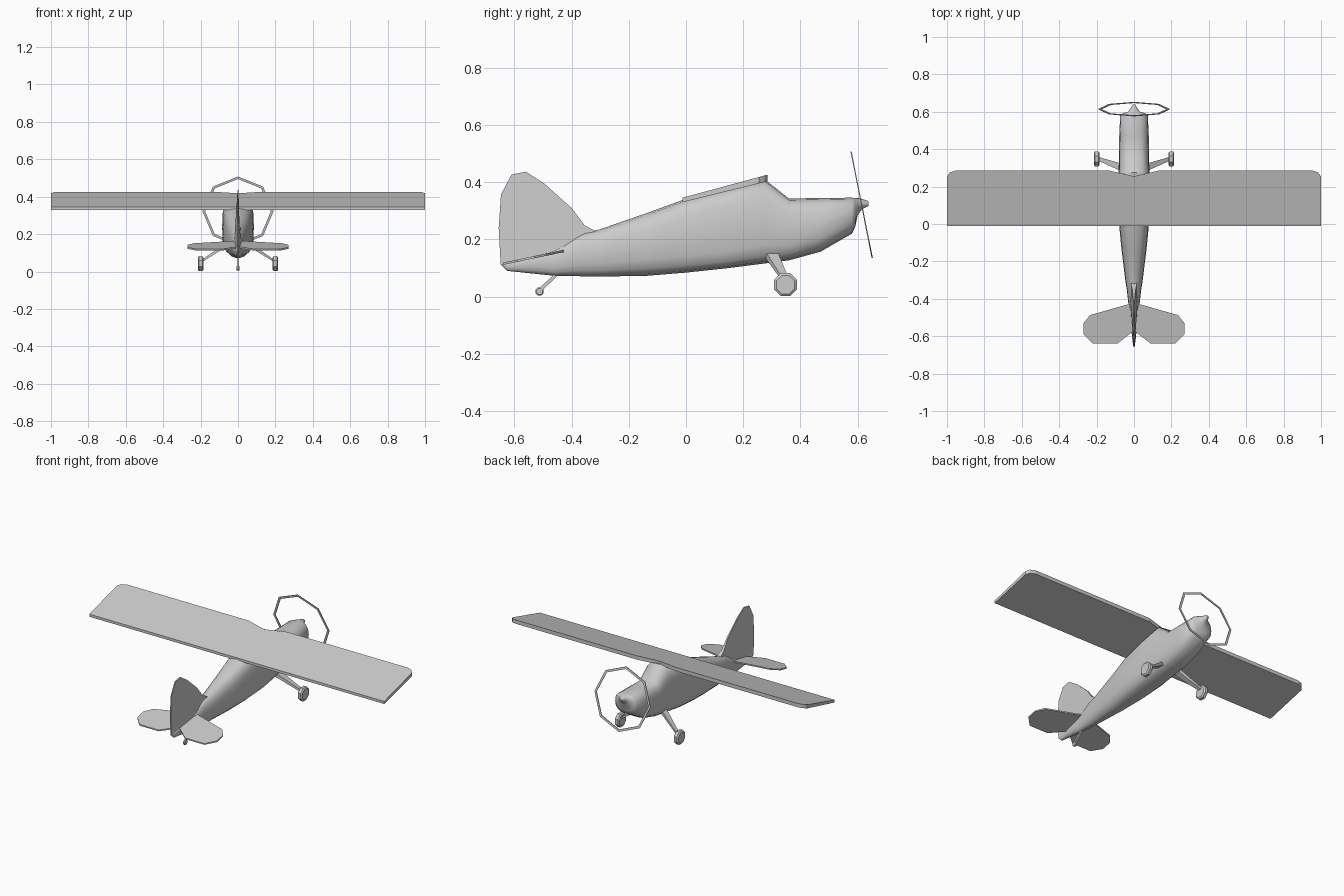
import bpy, bmesh
from math import sin, cos, pi, copysign, radians

if "Cube" in bpy.data.objects:
    bpy.data.objects.remove(bpy.data.objects["Cube"])


def loft(name, rings, closed=False, smooth=0):
    """Skin a list of equal-length point rings; cap the ends unless closed."""
    bm = bmesh.new()
    vs = [[bm.verts.new(p) for p in r] for r in rings]
    n = len(rings[0])
    pairs = list(zip(vs, vs[1:])) + ([(vs[-1], vs[0])] if closed else [])
    for a, b in pairs:
        for i in range(n):
            j = (i + 1) % n
            bm.faces.new((a[i], a[j], b[j], b[i]))
    if not closed:
        bm.faces.new(vs[0])
        bm.faces.new(vs[-1])
    bmesh.ops.recalc_face_normals(bm, faces=bm.faces)
    me = bpy.data.meshes.new(name)
    bm.to_mesh(me)
    bm.free()
    ob = bpy.data.objects.new(name, me)
    bpy.context.collection.objects.link(ob)
    if smooth:
        bpy.ops.object.select_all(action='DESELECT')
        ob.select_set(True)
        bpy.context.view_layer.objects.active = ob
        bpy.ops.object.shade_smooth_by_angle(angle=radians(smooth))
    return ob


def section(y, lo, hi, w, e):
    """Superelliptic fuselage section."""
    c, h, ring = (lo + hi) / 2, (hi - lo) / 2, []
    for i in range(16):
        a = 2 * pi * i / 16
        sx, sz = (copysign(abs(f) ** (2 / e), f) for f in (cos(a), sin(a)))
        ring.append((w * sx, y, c + h * sz))
    return ring


def slope(y, y0, z0, y1, z1):
    return z0 + (z1 - z0) * (y - y0) / (y1 - y0)


# Fuselage with cowling and spinner: y, bottom, top, half width, squareness
loft("fuselage", [section(*s) for s in [
    (-.647, .112, .118, .004, 2), (-.625, .09, .125, .008, 2),
    (-.46, .073, .168, .026, 2.2), (-.355, .071, .225, .038, 2.2),
    (-.305, .07, .234, .046, 2.3), (-.135, .073, .293, .067, 2.6),
    (0, .084, .342, .08, 3.2), (.15, .1, .378, .085, 3.6),
    (.275, .116, .41, .082, 3.4), (.36, .127, .343, .081, 3),
    (.47, .157, .345, .079, 2.8), (.58, .22, .346, .074, 2.5),
    (.592, .245, .345, .06, 2.2), (.6, .285, .345, .032, 2),
    (.615, .305, .342, .02, 2), (.638, .317, .334, .007, 2)]], smooth=50)

# Wing: one tilted plate with clipped leading corners and a centre notch
half = [(0, -.012), (1, -.012), (1, .255), (.985, .275), (.955, .285), (.13, .285), (0, .255)]
outline = half + [(-x, y) for x, y in half[-2:0:-1]]
loft("wing", [[(x, y, slope(y, -.012, z0, .28, z1)) for x, y in outline]
              for z0, z1 in ((.33, .402), (.346, .425))])

# Tailplanes on both sides
tail = [(0, -.57), (.09, -.64), (.22, -.64), (.27, -.59), (.27, -.53),
        (.235, -.487), (.027, -.428), (0, -.428)]
for s, side in ((1, "right"), (-1, "left")):
    loft(side + "_tailplane", [[(s * x, y, slope(y, -.645, .113, -.43, .158) + d)
                                for x, y in tail] for d in (-.003, .005)])

# Fin: y, z, half thickness
fin = [(-.648, .113, .004), (-.655, .24, .004), (-.647, .357, .003), (-.61, .427, .003),
       (-.56, .437, .003), (-.495, .395, .003), (-.4, .31, .004), (-.355, .25, .008),
       (-.31, .225, .016), (-.4, .165, .02)]
loft("fin", [[(s * w, y, z) for y, z, w in fin] for s in (-1, 1)], smooth=30)

# Propeller ring: thin octagon band, leaning back at the top
ring = []
for i in range(8):
    a = pi / 4 * i
    ring.append([(r * sin(a), .614 - .195 * r * cos(a) + d, .322 + .98 * r * cos(a))
                 for r, d in ((.176, -.002), (.19, -.002), (.19, .002), (.176, .002))])
loft("propeller_ring", ring, closed=True)


def wheel(name, x, y, z, r, w):
    loft(name, [[(x + w * dx, y + r * f * cos(pi / 4 * i + .39), z + r * f * sin(pi / 4 * i + .39))
                 for i in range(8)] for dx, f in ((-1, .8), (-.6, 1), (.6, 1), (1, .8))])


def strut(name, ends):
    """Tapered four-sided strut; each end is x, y, z, half width y, half height z."""
    loft(name, [[(x, y + a * hy, z + b * hz) for a, b in ((-1, -1), (1, -1), (1, 1), (-1, 1))]
                for x, y, z, hy, hz in ends])


# Main landing gear
for s, side in ((1, "right"), (-1, "left")):
    wheel(side + "_wheel", s * .2, .348, .042, .0435, .015)
    strut(side + "_gear_leg", [(s * .06, .3, .145, .021, .012), (s * .195, .35, .055, .01, .006)])

# Tail wheel
wheel("tail_wheel", 0, -.512, .018, .015, .007)
loft("tail_wheel_leg", [[(dx, y + d, z) for dx, d in ((-.006, -.009), (.006, -.009),
                         (.006, .009), (-.006, .009))]
                        for y, z in ((-.512, .022), (-.45, .08))])
